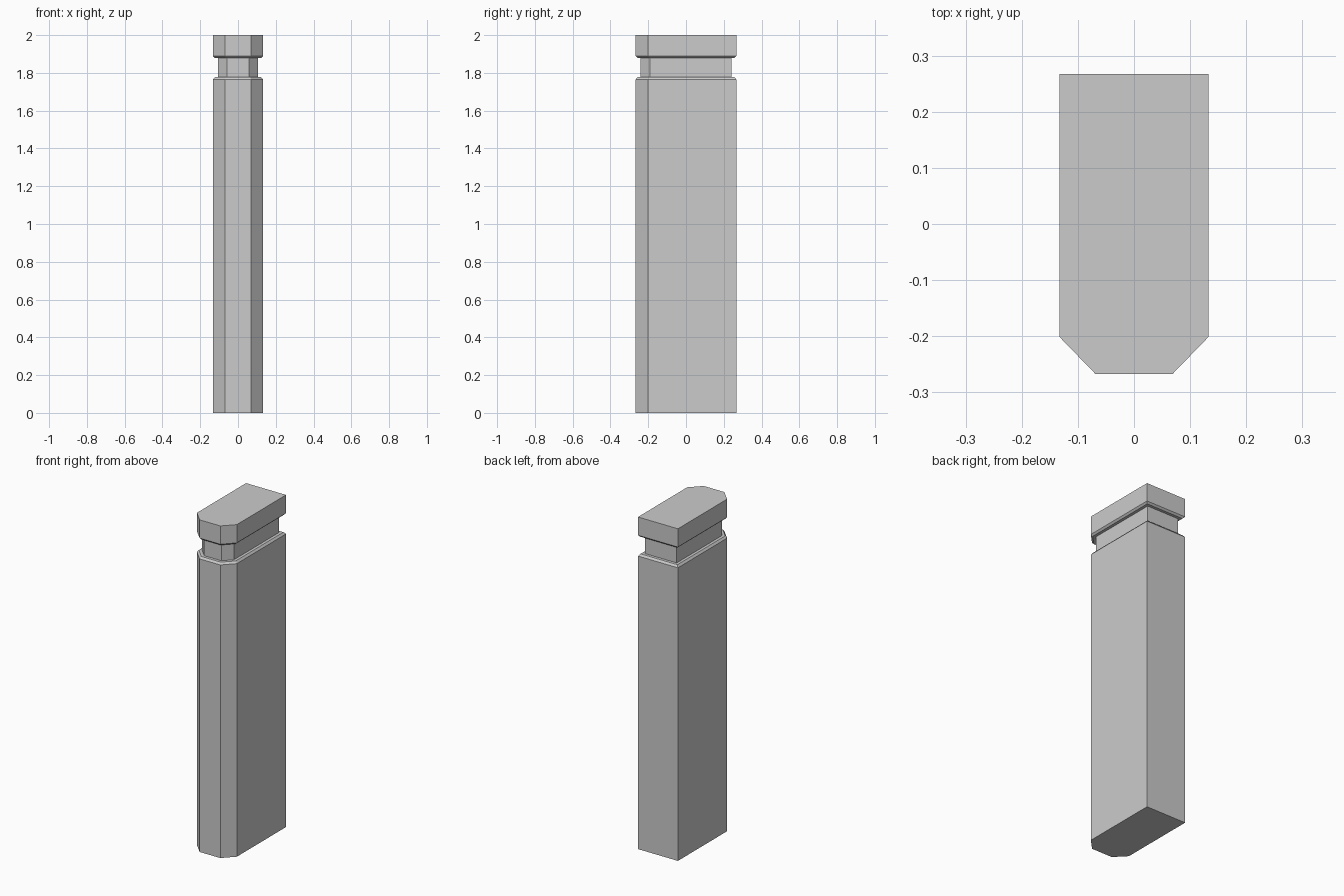
import bpy, bmesh, math

if "Cube" in bpy.data.objects:
    bpy.data.objects.remove(bpy.data.objects["Cube"])

# Plan outline: rectangle with chamfered front corners, inset evenly by d
def outline(d):
    k = d * math.tan(math.radians(22.5))
    x, front, back = 0.133 - d, -0.267 + d, 0.267 - d
    fx, cy = 0.069 - k, -0.201 + k
    return [(-fx, front), (fx, front), (x, cy), (x, back), (-x, back), (-x, cy)]

# Stack of outlines (inset, z) joined into one closed pillar
LEVELS = [
    (0.0, 0.0), (0.0, 1.765), (0.01, 1.777),    # shaft with bevelled top edge
    (0.027, 1.777), (0.027, 1.88),              # recessed neck
    (0.01, 1.88), (0.0, 1.89), (0.0, 2.0),      # cap with bevelled lower edge
]

bm = bmesh.new()
rings = [[bm.verts.new((x, y, z)) for x, y in outline(d)] for d, z in LEVELS]
for a, b in zip(rings, rings[1:]):
    for i in range(6):
        j = (i + 1) % 6
        bm.faces.new((a[i], a[j], b[j], b[i]))
bm.faces.new(rings[0][::-1])
bm.faces.new(rings[-1])
bmesh.ops.recalc_face_normals(bm, faces=bm.faces)

mesh = bpy.data.meshes.new("pillar")
bm.to_mesh(mesh)
bm.free()
bpy.context.collection.objects.link(bpy.data.objects.new("pillar", mesh))
